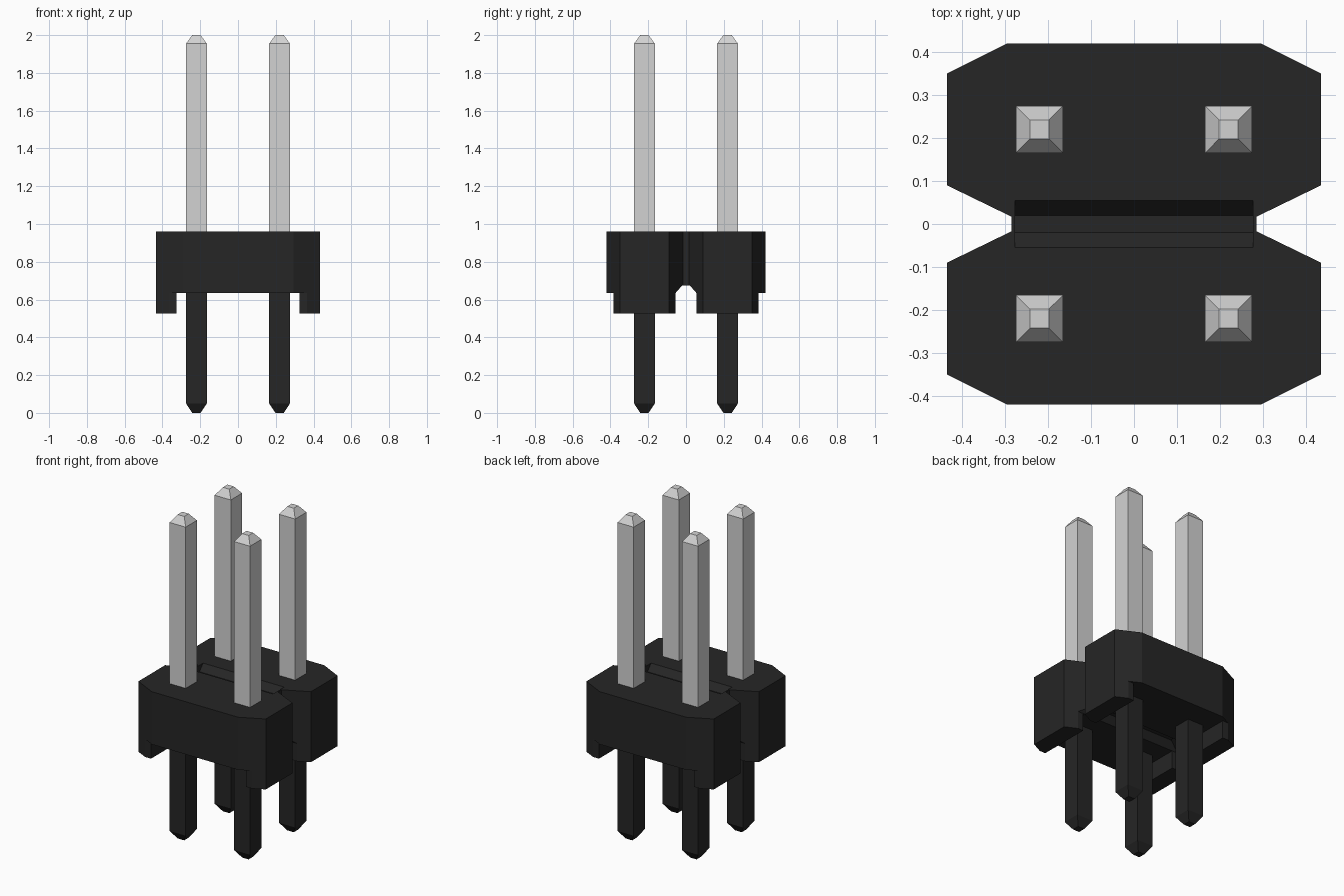
import bpy
import bmesh
from mathutils import Vector

if "Cube" in bpy.data.objects:
    bpy.data.objects.remove(bpy.data.objects["Cube"], do_unlink=True)


def material(name, value):
    mat = bpy.data.materials.new(name)
    mat.use_nodes = True
    colour = (value, value, value, 1)
    mat.diffuse_color = colour
    mat.node_tree.nodes["Principled BSDF"].inputs["Base Color"].default_value = colour
    return mat


black = material("black plastic", 0.019)
metal = material("pin metal", 0.65)


def make_object(name, bm, *mats):
    bmesh.ops.recalc_face_normals(bm, faces=bm.faces)
    mesh = bpy.data.meshes.new(name)
    bm.to_mesh(mesh)
    bm.free()
    for mat in mats:
        mesh.materials.append(mat)
    obj = bpy.data.objects.new(name, mesh)
    bpy.context.collection.objects.link(obj)
    return obj


def prism(name, points, depth):
    """Extrude a planar loop of points along a depth vector."""
    bm = bmesh.new()
    face = bm.faces.new([bm.verts.new(p) for p in points])
    grown = bmesh.ops.extrude_face_region(bm, geom=[face], use_keep_orig=True)
    verts = [g for g in grown["geom"] if isinstance(g, bmesh.types.BMVert)]
    bmesh.ops.translate(bm, verts=verts, vec=Vector(depth))
    return make_object(name, bm, black)


def box(name, x0, x1, y0, y1, z0, z1):
    loop = [(x0, y0, z0), (x1, y0, z0), (x1, y1, z0), (x0, y1, z0)]
    return prism(name, loop, (0, 0, z1 - z0))


def groove(name, profile, half_length):
    """Cutter running along x, mirrored from a half profile of (y, z)."""
    loop = profile + [(-y, z) for y, z in reversed(profile)]
    return prism(name, [(-half_length, y, z) for y, z in loop], (2 * half_length, 0, 0))


# Housing: two joined octagons, mirrored from one quarter of the plan
FOOT, BASE, TOP = 0.525, 0.635, 0.96
quarter = [(0.285, 0.017), (0.435, 0.09), (0.435, 0.35), (0.295, 0.42)]
half = quarter + [(-x, y) for x, y in reversed(quarter)]
plan = half + [(-x, -y) for x, y in half]
housing = prism("housing", [(x, y, FOOT) for x, y in plan], (0, 0, TOP - FOOT))

# Cuts that leave four corner feet and the two central grooves
cutters = [
    box("underside_cutter", -0.325, 0.325, -0.6, 0.6, 0.4, BASE),
    box("front_cutter", -0.6, 0.6, -0.6, -0.385, 0.4, BASE),
    box("back_cutter", -0.6, 0.6, 0.385, 0.6, 0.4, BASE),
    groove("bottom_groove_cutter", [(0.055, 0.4), (0.055, BASE), (0.02, 0.675)], 0.6),
    groove("top_groove_cutter",
           [(0.02, 0.92), (0.055, TOP), (0.055, 1.1)], 0.277),
]
for cutter in cutters:
    cutter.hide_render = True
    mod = housing.modifiers.new(cutter.name, 'BOOLEAN')
    mod.operation = 'DIFFERENCE'
    mod.solver = 'EXACT'
    mod.object = cutter
graph = bpy.context.evaluated_depsgraph_get()
housing.data = bpy.data.meshes.new_from_object(housing.evaluated_get(graph))
housing.modifiers.clear()
for cutter in cutters:
    bpy.data.objects.remove(cutter, do_unlink=True)


# Pins: square posts with tapered ends, bright above the housing, black below
def pin(name, x, y):
    bm = bmesh.new()
    rings = []
    for r, z in [(0.022, 0), (0.055, 0.05), (0.055, 0.8), (0.055, 1.955), (0.022, 2)]:
        corners = [(-r, -r), (r, -r), (r, r), (-r, r)]
        rings.append([bm.verts.new((x + a, y + b, z)) for a, b in corners])
    for low, high in zip(rings, rings[1:]):
        for i in range(4):
            j = (i + 1) % 4
            bm.faces.new((low[i], low[j], high[j], high[i]))
    bm.faces.new(rings[0])
    bm.faces.new(rings[-1])
    for face in bm.faces:
        face.material_index = int(face.calc_center_median().z > 0.8)
    make_object(name, bm, black, metal)


for side, x in (("left", 0.22), ("right", -0.22)):
    for end, y in (("front", -0.22), ("back", 0.22)):
        pin(f"{end}_{side}_pin", x, y)
